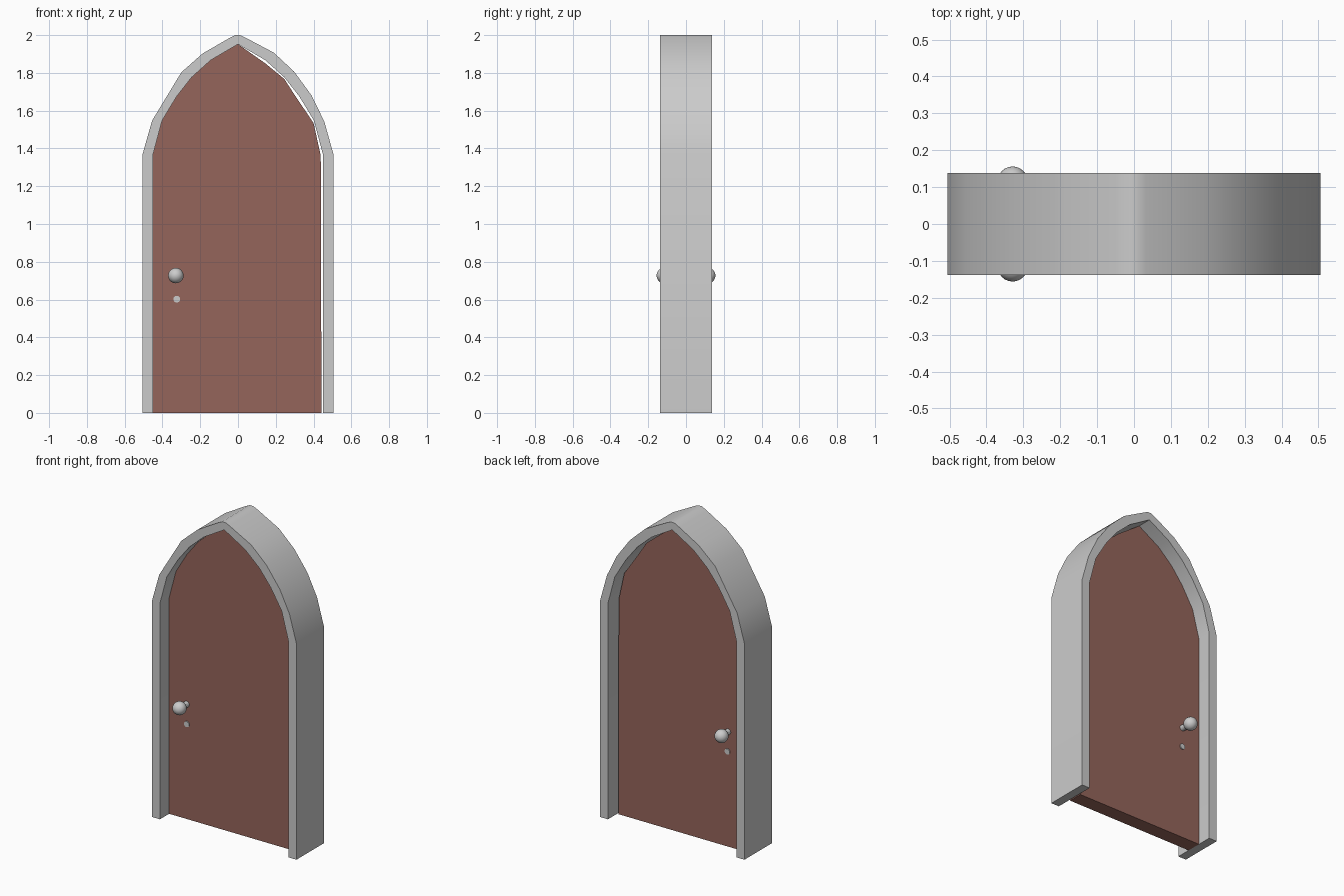
import bpy, bmesh, math

if "Cube" in bpy.data.objects:
    bpy.data.objects.remove(bpy.data.objects["Cube"])


def prism(name, profile, half_depth):
    """Extrude an (x, z) outline symmetrically along y."""
    bm = bmesh.new()
    face = bm.faces.new([bm.verts.new((x, -half_depth, z)) for x, z in profile])
    geom = bmesh.ops.extrude_face_region(bm, geom=[face])["geom"]
    moved = [v for v in geom if isinstance(v, bmesh.types.BMVert)]
    bmesh.ops.translate(bm, verts=moved, vec=(0, 2 * half_depth, 0))
    bmesh.ops.recalc_face_normals(bm, faces=bm.faces)
    mesh = bpy.data.meshes.new(name)
    bm.to_mesh(mesh)
    bm.free()
    obj = bpy.data.objects.new(name, mesh)
    bpy.context.collection.objects.link(obj)
    return obj


def smooth(obj, angle=30):
    bpy.ops.object.select_all(action='DESELECT')
    obj.select_set(True)
    bpy.context.view_layer.objects.active = obj
    bpy.ops.object.shade_smooth_by_angle(angle=math.radians(angle))


def rod(name, x, z, y0, y1, radius):
    bpy.ops.mesh.primitive_cylinder_add(
        vertices=16, radius=radius, depth=abs(y1 - y0),
        location=(x, (y0 + y1) / 2, z), rotation=(math.pi / 2, 0, 0))
    bpy.context.object.name = name
    smooth(bpy.context.object)


# Stone arch outlines, left foot over the point to the right foot
outer = [(-.506, 0), (-.506, 1.367), (-.455, 1.547), (-.30, 1.803), (-.187, 1.903),
         (-.05, 1.982), (-.015, 2), (.01, 2), (.033, 1.99), (.19, 1.907),
         (.297, 1.807), (.39, 1.68), (.457, 1.542), (.506, 1.367), (.506, 0)]
inner_left = [(-.45, 0), (-.45, 1.367), (-.402, 1.547), (-.325, 1.675),
              (-.245, 1.777), (-.145, 1.867), (0, 1.952)]
inner = inner_left + [(-x, z) for x, z in reversed(inner_left[:-1])]
frame = prism("door_frame", outer + inner[::-1], 0.138)
smooth(frame)

# Door leaf, hung with a slim uneven gap on the right
door_right = [(.145, 1.85), (.245, 1.768), (.305, 1.675), (.40, 1.535),
              (.438, 1.362), (.442, 0)]
door = prism("door_panel", inner_left + door_right, 0.046)
red = bpy.data.materials.new("red_brown_wood")
red.diffuse_color = (0.30, 0.13, 0.105, 1)
red.use_nodes = True
red.node_tree.nodes["Principled BSDF"].inputs["Base Color"].default_value = red.diffuse_color
door.data.materials.append(red)

# Knob, stem and keyhole plate on both faces
for side, label in ((-1, "front"), (1, "back")):
    rod(label + "_knob_stem", -.327, .727, side * .04, side * .1, .019)
    bpy.ops.mesh.primitive_uv_sphere_add(
        segments=20, ring_count=12, radius=.041,
        location=(-.329, side * .115, .727), rotation=(math.pi / 2, 0, 0))
    bpy.context.object.name = label + "_knob"
    smooth(bpy.context.object)
    rod(label + "_keyhole_plate", -.324, .602, side * .04, side * .052, .018)
